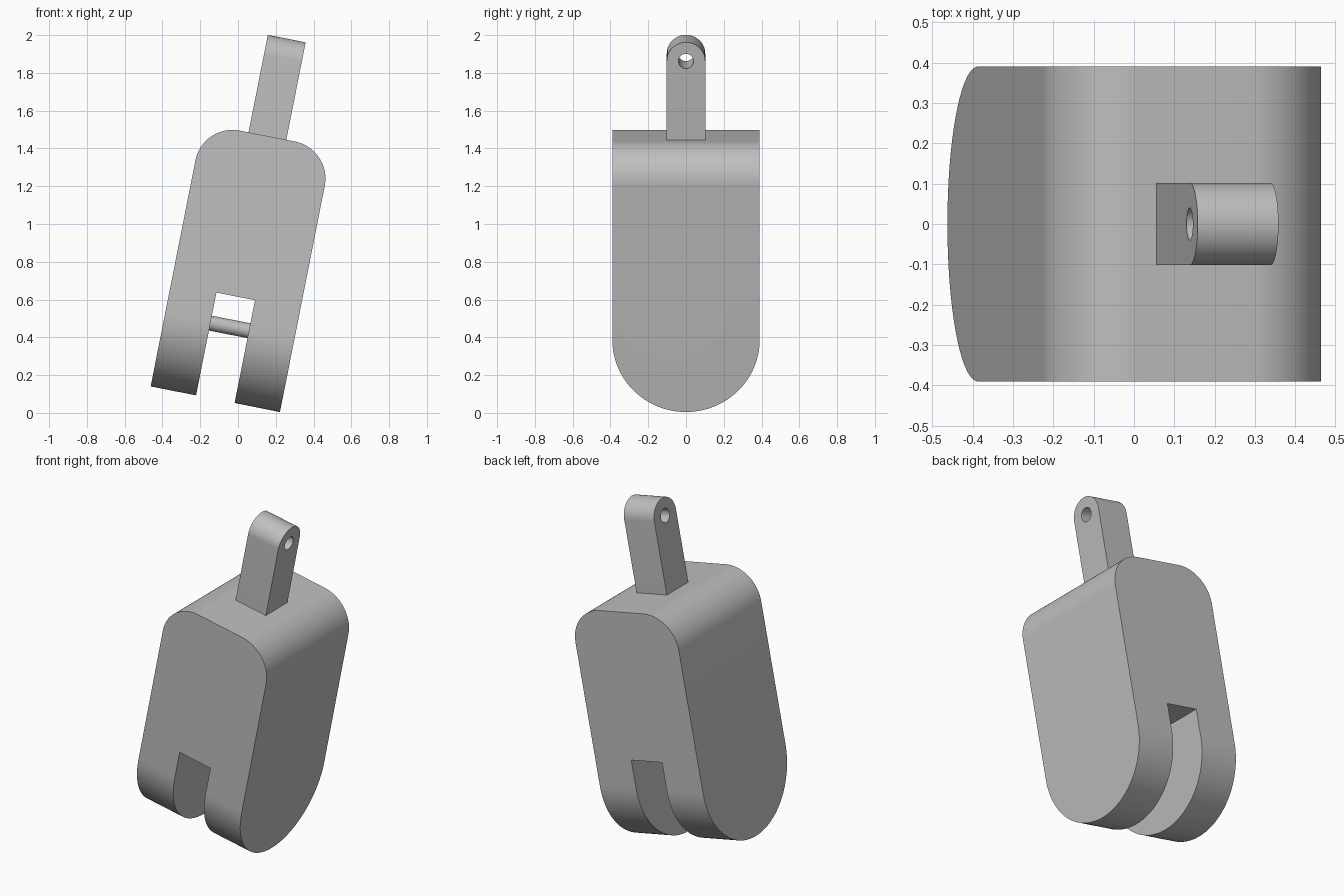
import bpy
import bmesh
from math import sin, cos, pi, radians
from mathutils import Matrix

if "Cube" in bpy.data.objects:
    bpy.data.objects.remove(bpy.data.objects["Cube"], do_unlink=True)

# Main dimensions, measured along the tilted axis of the block
HALF_W, HALF_D, HEIGHT = 0.349, 0.39, 1.42
CORNER = 0.2
SLOT_HALF, SLOT_TOP = 0.104, 0.555
LUG_HALF, LUG_TOP = 0.102, 1.946
PIN_R = 0.04
TILT = Matrix.Translation((-0.12, 0, 0.0725)) @ Matrix.Rotation(radians(11.2), 4, "Y")

grey = bpy.data.materials.new("plain grey")
grey.use_nodes = True
grey.diffuse_color = (0.52, 0.52, 0.52, 1)
grey.node_tree.nodes["Principled BSDF"].inputs["Base Color"].default_value = grey.diffuse_color


def arc(cx, cy, r, start, end, steps):
    angles = [radians(start + (end - start) * i / steps) for i in range(steps + 1)]
    return [(cx + r * cos(a), cy + r * sin(a)) for a in angles]


def prism(name, outline, half, axis):
    """Extrude a (side, height) outline from -half to +half along axis X or Y."""
    bm = bmesh.new()
    place = (lambda s, z: (-half, s, z)) if axis == "X" else (lambda s, z: (s, -half, z))
    face = bm.faces.new([bm.verts.new(place(s, z)) for s, z in outline])
    extruded = bmesh.ops.extrude_face_region(bm, geom=[face])["geom"]
    verts = [v for v in extruded if isinstance(v, bmesh.types.BMVert)]
    shift = (2 * half, 0, 0) if axis == "X" else (0, 2 * half, 0)
    bmesh.ops.translate(bm, verts=verts, vec=shift)
    bmesh.ops.recalc_face_normals(bm, faces=bm.faces)
    mesh = bpy.data.meshes.new(name)
    bm.to_mesh(mesh)
    bm.free()
    mesh.materials.append(grey)
    obj = bpy.data.objects.new(name, mesh)
    bpy.context.collection.objects.link(obj)
    return obj


def select(obj):
    bpy.ops.object.select_all(action="DESELECT")
    obj.select_set(True)
    bpy.context.view_layer.objects.active = obj


def combine(obj, cutter, operation):
    select(obj)
    mod = obj.modifiers.new("cut", "BOOLEAN")
    mod.operation, mod.solver, mod.object = operation, "EXACT", cutter
    bpy.ops.object.modifier_apply(modifier=mod.name)
    bpy.data.objects.remove(cutter, do_unlink=True)


def finish(obj):
    select(obj)
    bpy.ops.object.shade_smooth_by_angle(angle=radians(30))
    obj.matrix_world = TILT


# Body: rounded top corners from the front, round bottom from the side
inner, shoulder = HALF_W - CORNER, HEIGHT - CORNER
front = [(-HALF_W, -0.1), (HALF_W, -0.1)]
front += arc(inner, shoulder, CORNER, 0, 90, 24) + arc(-inner, shoulder, CORNER, 90, 180, 24)
body = prism("body", front, HALF_D, "Y")
side = arc(0, HALF_D, HALF_D, 180, 360, 64) + [(HALF_D, HEIGHT), (-HALF_D, HEIGHT)]
side = [(s * 1.0002, z if z < HEIGHT else z + 0.1) for s, z in side]
combine(body, prism("side_shape", side, HALF_W + 0.1, "X"), "INTERSECT")

# Slot through the lower half, leaving two prongs
slot = [(-SLOT_HALF, -0.2), (SLOT_HALF, -0.2), (SLOT_HALF, SLOT_TOP), (-SLOT_HALF, SLOT_TOP)]
combine(body, prism("slot_shape", slot, HALF_D + 0.1, "Y"), "DIFFERENCE")
finish(body)

# Cross pin between the prongs
finish(prism("cross_pin", arc(0, HALF_D, PIN_R, 0, 345, 23), SLOT_HALF + 0.01, "X"))

# Top lug with a rounded end and a hole
eye = LUG_TOP - LUG_HALF
lug_side = [(-LUG_HALF, HEIGHT - 0.02), (LUG_HALF, HEIGHT - 0.02)]
lug_side += arc(0, eye, LUG_HALF, 0, 180, 40)
lug = prism("top_lug", lug_side, LUG_HALF, "X")
combine(lug, prism("hole_shape", arc(0, eye, PIN_R, 0, 350, 35), LUG_HALF + 0.1, "X"), "DIFFERENCE")
finish(lug)
